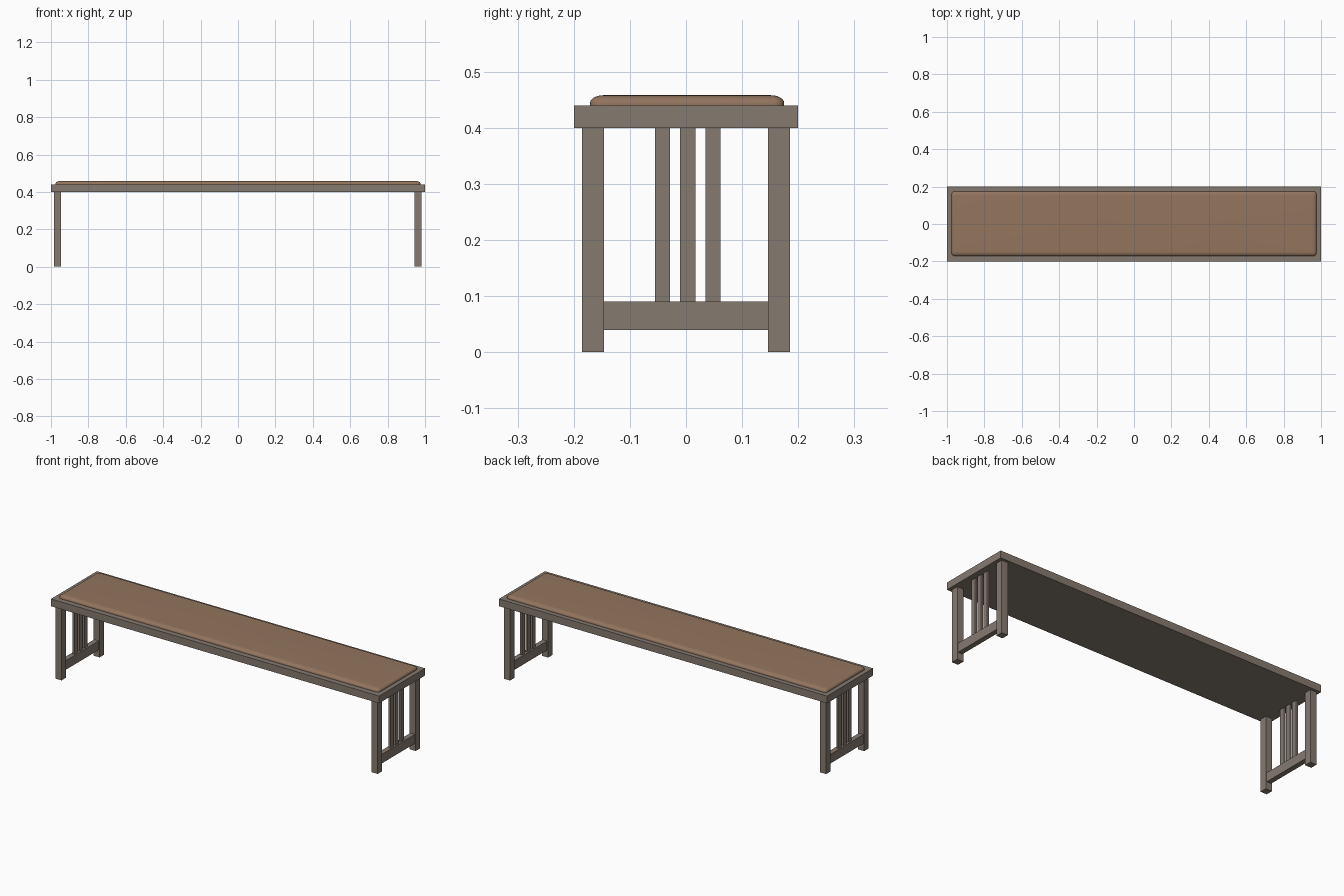
import bpy, bmesh, math

if "Cube" in bpy.data.objects:
    bpy.data.objects.remove(bpy.data.objects["Cube"])


def material(name, rgb):
    m = bpy.data.materials.new(name)
    m.diffuse_color = (*rgb, 1.0)
    m.use_nodes = True
    m.node_tree.nodes["Principled BSDF"].inputs["Base Color"].default_value = m.diffuse_color
    return m


WOOD = material("grey brown wood", (0.235, 0.195, 0.163))
LEATHER = material("tan leather", (0.29, 0.178, 0.112))


def finish(bm, name, mat):
    bmesh.ops.recalc_face_normals(bm, faces=bm.faces)
    me = bpy.data.meshes.new(name)
    bm.to_mesh(me)
    bm.free()
    me.materials.append(mat)
    ob = bpy.data.objects.new(name, me)
    bpy.context.collection.objects.link(ob)
    return ob


def box(name, x, y, z, mat=WOOD):
    """Box from (min, max) ranges."""
    bm = bmesh.new()
    bmesh.ops.create_cube(bm, size=1)
    for v in bm.verts:
        for i, r in enumerate((x, y, z)):
            v.co[i] = r[0] if v.co[i] < 0 else r[1]
    return finish(bm, name, mat)


def cushion(name, hx, hy, yc, z0, z1):
    """Rounded rectangle rising through a curved shoulder to a flat top."""
    height, shoulder, corner, straight = z1 - z0, 0.024, 0.018, 0.004
    rings = [(0, z0)]
    for k in range(7):
        a = math.pi / 2 * k / 6
        rings.append((shoulder * (1 - math.cos(a)),
                      z0 + straight + (height - straight) * math.sin(a)))
    bm = bmesh.new()
    loops = []
    for inset, z in rings:
        r = max(corner - inset * 0.5, 0.006)
        loop = []
        for q, (sx, sy) in enumerate(((1, 1), (-1, 1), (-1, -1), (1, -1))):
            for k in range(7):
                a = math.pi / 2 * (q + k / 6)
                loop.append(bm.verts.new((
                    sx * (hx - inset - r) + r * math.cos(a),
                    yc + sy * (hy - inset - r) + r * math.sin(a), z)))
        loops.append(loop)
    n = len(loops[0])
    for a, b in zip(loops, loops[1:]):
        for i in range(n):
            j = (i + 1) % n
            bm.faces.new((a[i], a[j], b[j], b[i]))
    bm.faces.new(loops[-1])
    bm.faces.new(loops[0][::-1])
    ob = finish(bm, name, LEATHER)
    bpy.ops.object.select_all(action='DESELECT')
    ob.select_set(True)
    bpy.context.view_layer.objects.active = ob
    bpy.ops.object.shade_smooth_by_angle(angle=math.radians(40))


# seat slab and padded top
box("seat_board", (-1, 1), (-0.2, 0.2), (0.40, 0.44))
cushion("seat_cushion", 0.976, 0.173, 0.002, 0.44, 0.458)

# end frames: two legs, a low rail and three slats each
for side, xc in (("left", -0.965), ("right", 0.962)):
    def span(t):
        return (xc - t / 2, xc + t / 2)
    for end, s in (("front", -1), ("back", 1)):
        box(f"{side}_{end}_leg", span(0.038),
            sorted((s * 0.146, s * 0.185)), (0, 0.40))
    box(f"{side}_rail", span(0.028), (-0.146, 0.146), (0.04, 0.09))
    for i in range(3):
        y = -0.042 + 0.045 * i
        box(f"{side}_slat_{i + 1}", span(0.012),
            (y - 0.0135, y + 0.0135), (0.09, 0.40))
